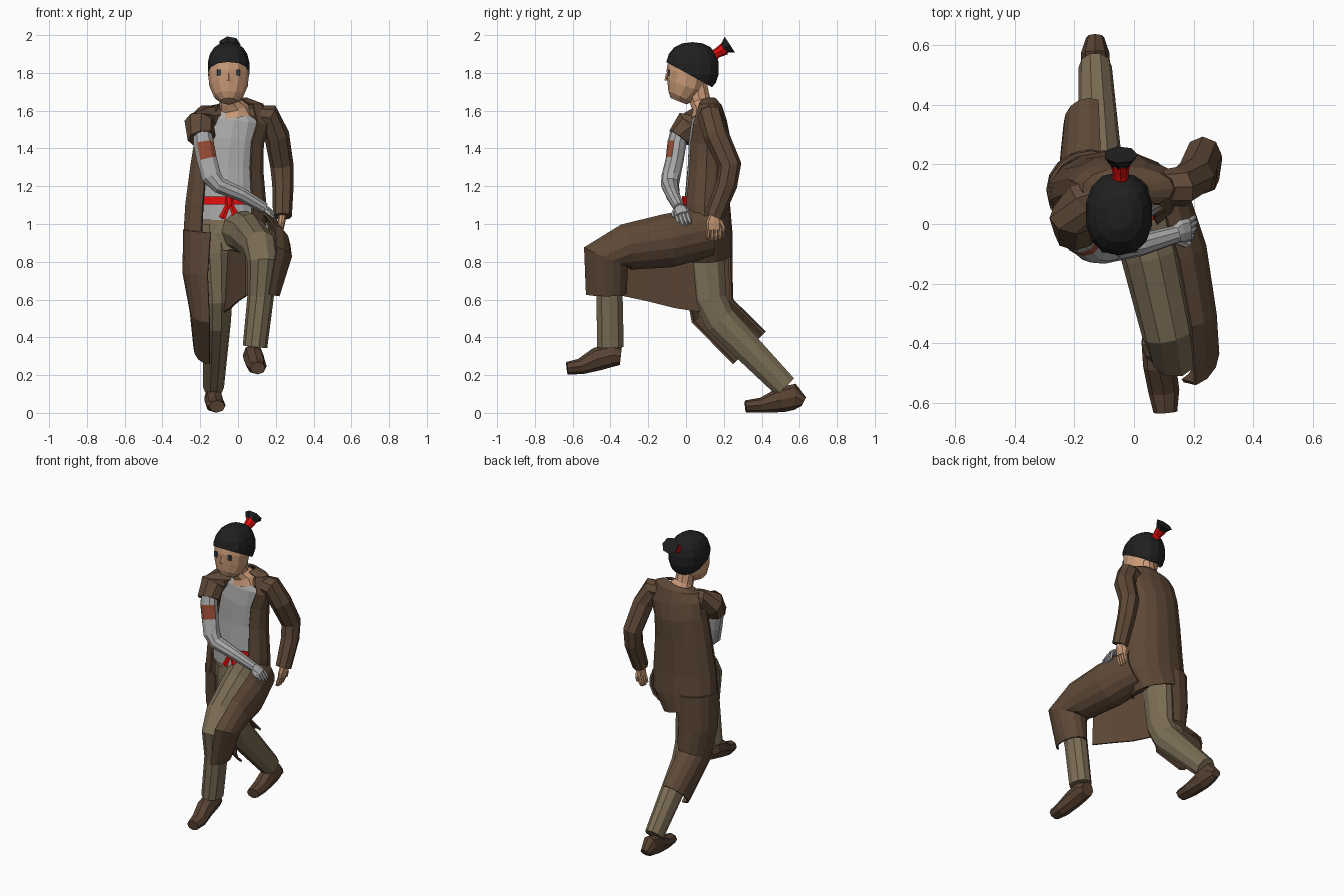
import bpy, bmesh, math
from mathutils import Vector


def mat(name, r, g, b):
    m = bpy.data.materials.new(name)
    m.diffuse_color = (r, g, b, 1)
    return m


COAT = mat("coat_brown", .112, .066, .038)
PANTS = mat("trouser_tan", .20, .155, .092)
SHIRT = mat("shirt_grey", .40, .40, .40)
SKIN = mat("skin", .60, .33, .19)
HAIR = mat("hair_black", .014, .014, .014)
RED = mat("sash_red", .75, .004, .004)
SHOE = mat("shoe_brown", .095, .054, .032)
PATCH = mat("patch_rust", .32, .075, .035)
EYE = mat("eye_dark", .03, .045, .06)


def finish(name, bm, *mats):
    bmesh.ops.recalc_face_normals(bm, faces=bm.faces[:])
    me = bpy.data.meshes.new(name)
    bm.to_mesh(me)
    bm.free()
    for m in mats:
        me.materials.append(m)
    ob = bpy.data.objects.new(name, me)
    bpy.context.collection.objects.link(ob)
    return ob


def tube(name, path, m, n=8, ref=(1, 0, 0), arc=None, thick=.012):
    """Loft elliptical rings (x, y, z, ru, rv) along a path; an arc makes an open shell."""
    bm = bmesh.new()
    pts = [Vector(p[:3]) for p in path]
    rings = []
    for i, p in enumerate(path):
        t = (pts[min(i + 1, len(pts) - 1)] - pts[max(i - 1, 0)]).normalized()
        u = Vector(ref)
        u = (u - t * u.dot(t)).normalized()
        v = t.cross(u)
        ru, rv = p[3], p[4] if len(p) > 4 else p[3]
        a0, a1 = arc or (0, 360)
        ring = []
        for k in range(n + 1 if arc else n):
            a = math.radians(a0 + (a1 - a0) * k / n)
            ring.append(bm.verts.new(pts[i] + u * ru * math.cos(a) + v * rv * math.sin(a)))
        rings.append(ring)
    for r, s in zip(rings, rings[1:]):
        for k in range(n):
            j = k + 1 if arc else (k + 1) % n
            bm.faces.new((r[k], r[j], s[j], s[k]))
    if not arc:
        bm.faces.new(rings[0])
        bm.faces.new(rings[-1])
    ob = finish(name, bm, m)
    if arc:
        sol = ob.modifiers.new("thickness", 'SOLIDIFY')
        sol.thickness, sol.offset = thick, 0
    return ob


def plate(name, loc, size, m):
    bm = bmesh.new()
    bmesh.ops.create_cube(bm, size=1)
    for v in bm.verts:
        v.co = Vector(loc) + Vector(a * b for a, b in zip(v.co, size))
    return finish(name, bm, m)


# torso: hips, shirt, open coat
tube("hips", [(-.05, .1, .86, .13, .1), (-.055, .1, .95, .17, .11), (-.055, .1, 1.04, .17, .1)], PANTS, 12)
tube("shirt", [(-.06, .1, 1.02, .18, .108), (-.06, .1, 1.12, .175, .105), (-.055, .11, 1.3, .16, .1),
               (-.04, .115, 1.45, .155, .1), (-.02, .11, 1.55, .15, .08), (-.02, .115, 1.605, .1, .06)], SHIRT, 12)
tube("coat_body", [(-.1, .105, .84, .17, .135), (-.07, .1, .95, .215, .14), (-.065, .1, 1.1, .21, .128),
                   (-.06, .11, 1.3, .188, .117), (-.045, .115, 1.45, .178, .115), (-.02, .115, 1.55, .185, .095),
                   (-.02, .12, 1.625, .15, .065), (-.025, .115, 1.645, .075, .045)], COAT, 12, arc=(-48, 235))

# sash with knot ends
tube("sash", [(-.06, .1, 1.103, .18, .112), (-.06, .1, 1.145, .178, .11)], RED, 8, arc=(212, 328), thick=.008)
tube("sash_knot", [(-.05, -.01, 1.145, .02, .012), (-.045, -.015, 1.095, .02, .012)], RED, 6)
for i, (x, z) in enumerate([(-.085, 1.03), (-.012, 1.045)]):
    tube(f"sash_end_{i}", [(-.045, -.012, 1.12, .012, .006), (x, -.02, z, .018, .006)], RED, 4)

# trouser legs
tube("back_leg", [(-.12, .1, 1.0, .1, .1), (-.12, .1, .85, .1, .105), (-.11, .125, .6, .08, .095),
                  (-.112, .18, .49, .075, .09), (-.13, .525, .138, .056, .068)], PANTS, 10)
tube("front_leg", [(0, .08, .97, .11, .11), (.055, -.1, .945, .1, .11), (.115, -.36, .88, .09, .09),
                   (.135, -.43, .8, .085, .085), (.12, -.405, .62, .07, .073), (.09, -.4, .35, .065, .074)], PANTS, 10)

# coat skirt: one panel over each leg and the cloth hanging between them
tube("coat_back_panel", [(-.145, .105, .96, .14, .135), (-.16, .115, .74, .128, .125), (-.15, .14, .54, .1, .12),
                         (-.15, .335, .345, .08, .117)], COAT, 9, arc=(90, 292))
tube("coat_front_panel", [(.05, .11, .96, .12, .13), (.11, -.1, .915, .13, .14), (.155, -.32, .88, .118, .12),
                          (.17, -.425, .83, .11, .125), (.14, -.425, .63, .075, .105)], COAT, 9, arc=(-135, 72))
bm = bmesh.new()
rows = [[(-.06, .06, .87), (-.03, -.08, .86), (.01, -.22, .85), (.04, -.33, .84)],
        [(-.075, .07, .535), (-.045, -.06, .555), (.0, -.22, .595), (.04, -.34, .62)]]
top, low = [[bm.verts.new(p) for p in r] for r in rows]
for k in range(3):
    bm.faces.new((top[k], top[k + 1], low[k + 1], low[k]))
cloth = finish("coat_hanging_cloth", bm, COAT)
cloth.modifiers.new("thickness", 'SOLIDIFY').thickness = .01

# shoes
tube("back_shoe", [(-.13, .625, .06, .03, .025), (-.13, .575, .085, .047, .07), (-.128, .5, .068, .05, .066),
                   (-.118, .4, .041, .052, .04), (-.11, .315, .034, .042, .032)], SHOE, 8)
tube("front_shoe", [(.08, -.345, .3, .045, .047), (.08, -.39, .305, .055, .06), (.085, -.47, .285, .055, .062),
                    (.1, -.56, .245, .052, .042), (.105, -.63, .237, .04, .033)], SHOE, 8)

# arms
Y = (0, 1, 0)
tube("coat_sleeve", [(.05, .12, 1.575, .055), (.16, .125, 1.57, .068), (.205, .16, 1.47, .067),
                     (.232, .232, 1.31, .062), (.238, .215, 1.21, .057), (.235, .148, 1.04, .05)], COAT, 8, Y)
tube("short_sleeve", [(-.08, .12, 1.575, .055), (-.17, .085, 1.56, .072), (-.205, .02, 1.53, .08),
                      (-.192, -.035, 1.455, .066, .075)], COAT, 8, Y)
arm = tube("shirt_arm", [(-.188, -.035, 1.48, .05), (-.183, -.048, 1.43, .05, .057), (-.165, -.06, 1.34, .048, .056),
                         (-.14, -.08, 1.25, .05, .055), (-.1, -.085, 1.205, .048, .045), (.02, -.07, 1.155, .038),
                         (.14, -.035, 1.085, .03)], SHIRT, 10, Y)
arm.data.materials.append(PATCH)
for f in arm.data.polygons:
    if 1.35 < f.center.z < 1.42 and f.normal.dot(Vector((.2, -1, 0))) > .6:
        f.material_index = 1


def hand(name, wrist, end, across, bend, m):
    """Flat palm with four fingers and a thumb."""
    w, e, c = Vector(wrist), Vector(end), Vector(across)
    d = e - w
    tube(name + "_palm", [(*w, .026, .02), (*(w + d * .5), .042, .02), (*e, .04, .016)], m, 8, across)
    for i in range(4):
        p = e + c * (i - 1.5) * .021
        q = p + d * (.8 - .1 * abs(i - 1.5)) + d.cross(c) * bend
        tube(f"{name}_finger_{i}", [(*(p - d * .1), .011), (*p.lerp(q, .55), .011), (*q, .007)], m, 5, across)
    p = w + d * .4 - c * .03
    tube(name + "_thumb", [(*p, .013), (*(p + d * .45 - c * .02), .011), (*(p + d * .8 - c * .02), .007)], m, 5, across)


hand("grey_hand", (.13, -.035, 1.09), (.185, -.02, 1.05), (.1, .95, .1), -.5, SHIRT)
hand("bare_hand", (.235, .15, 1.05), (.225, .148, .97), (0, -1, 0), .15, SKIN)

# neck and head
tube("neck", [(-.02, .1, 1.57, .1, .075), (-.025, .095, 1.615, .08, .062), (-.04, .075, 1.65, .058, .058),
              (-.045, .055, 1.74, .058, .058)], SKIN, 10)
tube("head", [(-.05, -.04, 1.65, .045, .045), (-.05, -.03, 1.675, .078, .07), (-.05, -.003, 1.73, .102, .1),
              (-.05, .008, 1.8, .108, .112), (-.05, .02, 1.88, .1, .11), (-.05, .02, 1.93, .06, .06)], SKIN, 12)
tube("nose", [(-.05, -.1, 1.80, .006, .006), (-.05, -.103, 1.76, .011, .011)], SKIN, 4)
for s in (-1, 1):
    plate(f"eye_{s}", (-.05 + s * .05, -.091, 1.802), (.022, .009, .034), EYE)

# boxy hair cap cut by a slanted hairline, tie and tuft
bm = bmesh.new()
bmesh.ops.create_uvsphere(bm, u_segments=14, v_segments=9, radius=1)
for v in bm.verts:
    x, y, z = [math.copysign(abs(a) ** .86, a) for a in v.co]
    v.co = Vector((-.05 + x * .114, .034 + y * .141, 1.825 + z * .138))
bmesh.ops.bisect_plane(bm, geom=bm.verts[:] + bm.edges[:] + bm.faces[:], plane_co=(0, -.1, 1.855),
                       plane_no=(0, .55, 1), clear_inner=True)
finish("hair_cap", bm, HAIR)
tube("hair_tie", [(-.045, .13, 1.88, .03), (-.045, .165, 1.905, .026), (-.045, .205, 1.928, .034)], RED, 8)
tube("hair_tuft", [(-.045, .19, 1.92, .025), (-.045, .212, 1.937, .045, .035), (-.045, .232, 1.95, .058, .052)], HAIR, 7)
